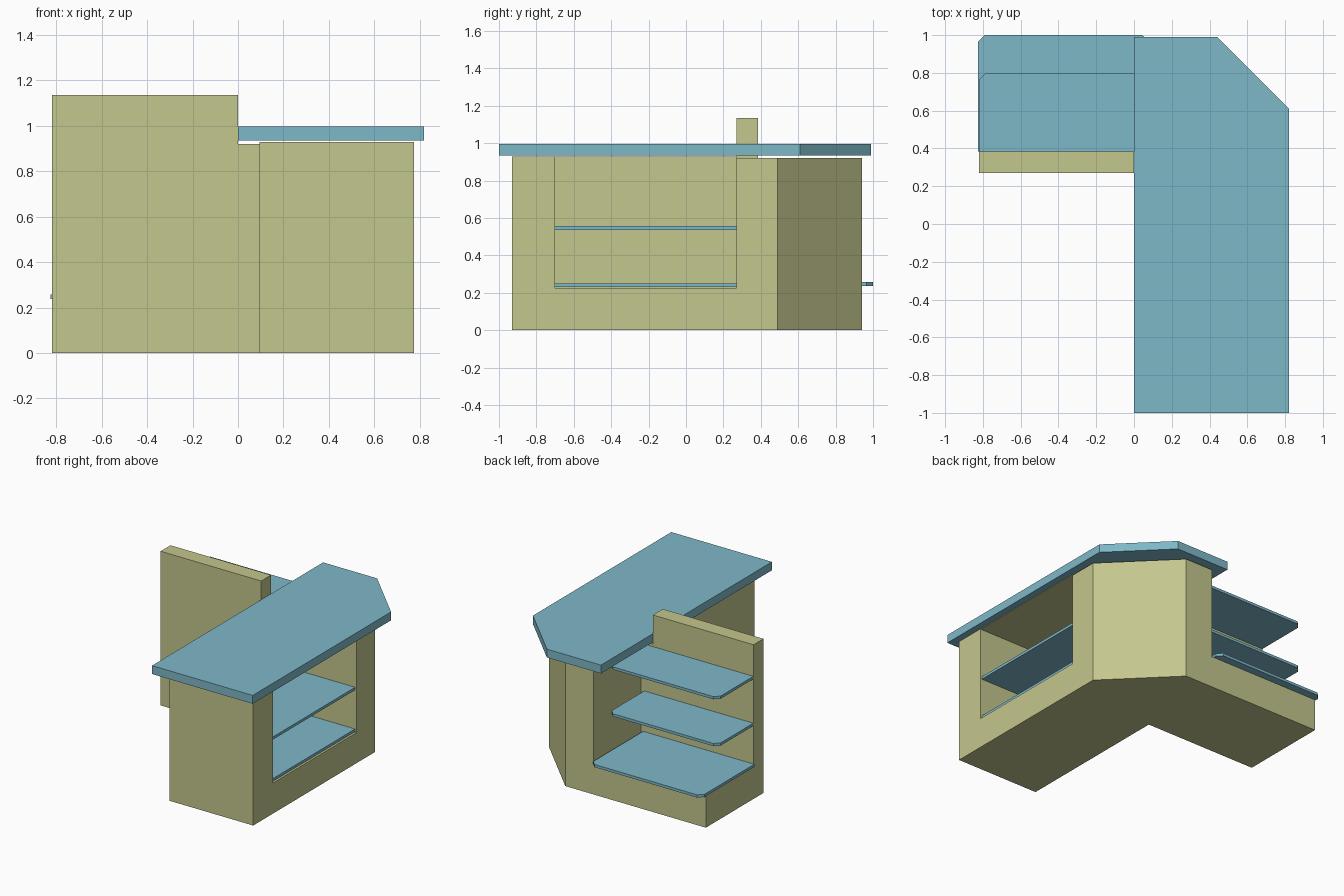
import bpy

if "Cube" in bpy.data.objects:
    bpy.data.objects.remove(bpy.data.objects["Cube"])


def material(name, rgb):
    m = bpy.data.materials.new(name)
    m.diffuse_color = (*rgb, 1)
    m.use_nodes = True
    m.node_tree.nodes["Principled BSDF"].inputs["Base Color"].default_value = m.diffuse_color
    return m


PLASTER = material("plaster", (0.55, 0.57, 0.27))
BLUE = material("blue_board", (0.21, 0.48, 0.58))


def prism(name, pts, z0, z1, mat):
    """Extrude a counter-clockwise plan outline from z0 to z1."""
    n = len(pts)
    verts = [(x, y, z) for z in (z0, z1) for x, y in pts]
    faces = [list(range(n))[::-1], list(range(n, 2 * n))]
    faces += [[i, (i + 1) % n, n + (i + 1) % n, n + i] for i in range(n)]
    me = bpy.data.meshes.new(name)
    me.from_pydata(verts, [], faces)
    me.materials.append(mat)
    ob = bpy.data.objects.new(name, me)
    bpy.context.collection.objects.link(ob)
    return ob


def rect(x0, x1, y0, y1):
    return [(x0, y0), (x1, y0), (x1, y1), (x0, y1)]


def shelf_outline(x0, x1, y0, y1, c=0.035):
    """Rectangle with both back corners clipped."""
    return [(x0, y0), (x1, y0), (x1, y1 - c), (x1 - c, y1),
            (x0 + c, y1), (x0, y1 - c)]


# Cabinet with an open niche on the right side
cabinet = prism("cabinet", rect(0.095, 0.775, -0.93, 0.27), 0, 0.93, PLASTER)
cutter = prism("niche_cutter", rect(0.2, 0.9, -0.70, 0.4), 0.225, 0.926, PLASTER)
cutter.hide_render = True
mod = cabinet.modifiers.new("niche", 'BOOLEAN')
mod.operation = 'DIFFERENCE'
mod.solver = 'EXACT'
mod.object = cutter
bpy.context.view_layer.objects.active = cabinet
bpy.ops.object.modifier_apply(modifier="niche")
bpy.data.objects.remove(cutter)

# Chamfered corner column, tall back wall, its short return and the low plinth
prism("corner_column", [(0.095, 0.27), (0.775, 0.27), (0.775, 0.49),
                        (0.325, 0.94), (0.095, 0.94)], 0, 0.92, PLASTER)
prism("tall_wall", rect(-0.82, 0, 0.27, 0.385), 0, 1.135, PLASTER)
prism("wall_return", rect(0, 0.095, 0.27, 0.385), 0, 0.92, PLASTER)
prism("shelf_plinth", rect(-0.82, 0.095, 0.385, 0.94), 0, 0.237, PLASTER)

# Countertop with a clipped back corner
prism("countertop", [(0, -1), (0.82, -1), (0.82, 0.61), (0.44, 0.99), (0, 0.99)],
      0.935, 0.997, BLUE)

# Shelves inside the niche
for name, z in (("niche_shelf_lower", 0.23), ("niche_shelf_upper", 0.537)):
    prism(name, rect(0.2, 0.765, -0.70, 0.27), z, z + 0.02, BLUE)

# Open shelves behind the tall wall, the lowest one deeper
for name, z, y1 in (("wall_shelf_lower", 0.237, 1.0),
                    ("wall_shelf_middle", 0.537, 0.80),
                    ("wall_shelf_upper", 0.882, 0.80)):
    x0, x1 = (-0.826, 0.08) if y1 == 1.0 else (-0.818, 0.07)
    prism(name, shelf_outline(x0, x1, 0.385, y1), z, z + 0.02, BLUE)
